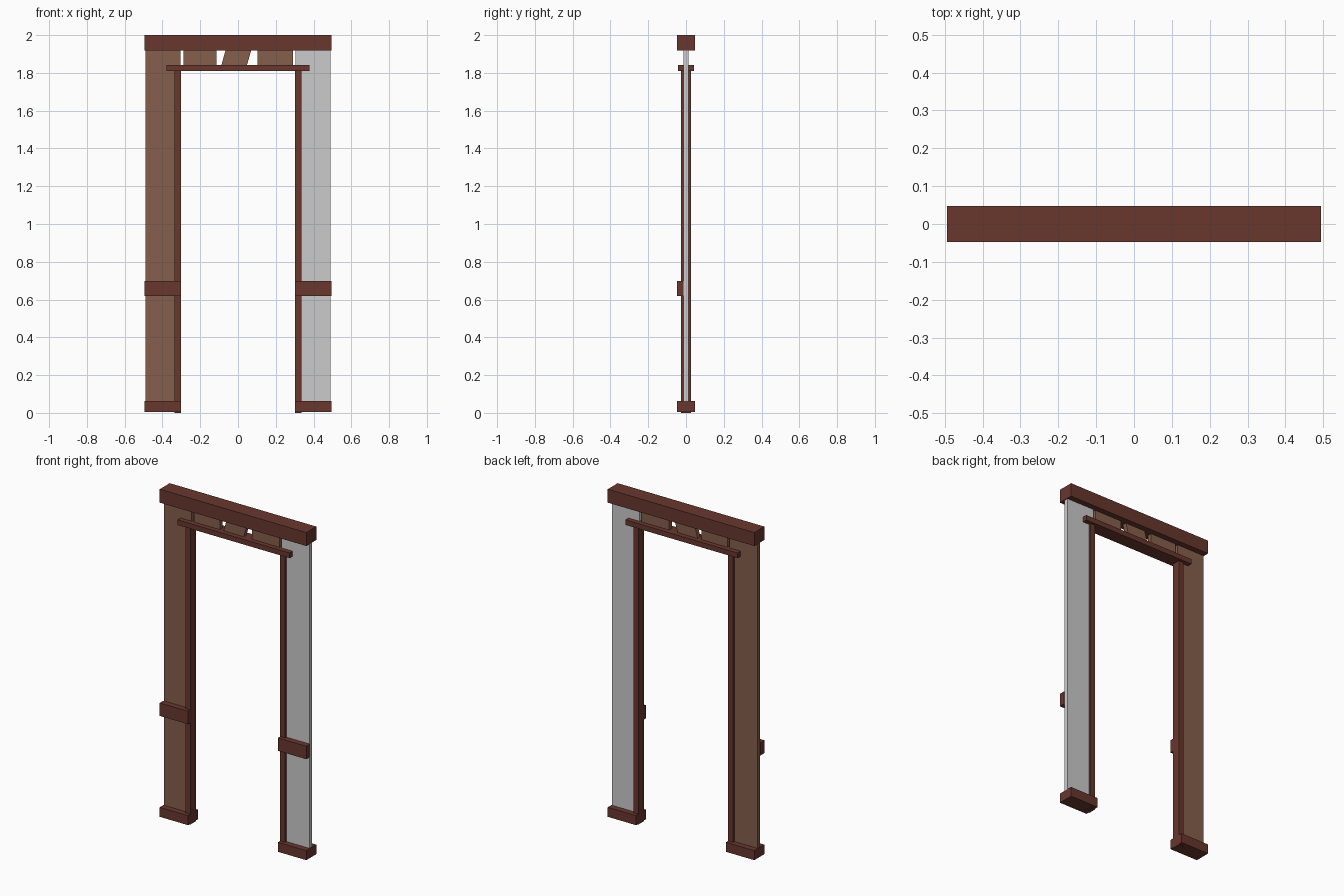
import bpy, bmesh

if "Cube" in bpy.data.objects:
    bpy.data.objects.remove(bpy.data.objects["Cube"])


def material(name, rgb):
    m = bpy.data.materials.new(name)
    m.diffuse_color = (*rgb, 1)
    m.use_nodes = True
    m.node_tree.nodes["Principled BSDF"].inputs["Base Color"].default_value = m.diffuse_color
    return m


DARK = material("dark_wood", (0.14, 0.038, 0.027))
LIGHT = material("light_wood", (0.24, 0.113, 0.073))


def slab(name, profile, y0, y1, mat=None):
    """Extrude an x/z outline from y0 to y1."""
    bm = bmesh.new()
    face = bm.faces.new([bm.verts.new((x, y0, z)) for x, z in profile])
    ext = bmesh.ops.extrude_face_region(bm, geom=[face])
    new = [v for v in ext["geom"] if isinstance(v, bmesh.types.BMVert)]
    bmesh.ops.translate(bm, verts=new, vec=(0, y1 - y0, 0))
    bmesh.ops.recalc_face_normals(bm, faces=bm.faces)
    me = bpy.data.meshes.new(name)
    bm.to_mesh(me)
    bm.free()
    if mat:
        me.materials.append(mat)
    ob = bpy.data.objects.new(name, me)
    bpy.context.collection.objects.link(ob)
    return ob


def box(name, xs, ys, zs, mat=None):
    x0, x1 = sorted(xs)
    z0, z1 = zs
    return slab(name, [(x0, z0), (x1, z0), (x1, z1), (x0, z1)], *ys, mat)


W, D, P = 0.494, 0.048, 0.013   # half width, half depth, half panel thickness

# Top beam and lower lintel
box("top_beam", (-W, W), (-D, D), (1.918, 2.0), DARK)
box("lintel", (-0.378, 0.378), (-0.042, 0.042), (1.811, 1.842), DARK)

# Side assemblies: the right panel is left uncoloured
for side, s, panel_mat in (("left", -1, LIGHT), ("right", 1, None)):
    box(side + "_panel", (s * 0.304, s * 0.490), (-P, P), (0.01, 1.92), panel_mat)
    box(side + "_jamb", (s * 0.302, s * 0.336), (-0.026, 0.026), (0, 1.815), DARK)
    box(side + "_base", (s * 0.303, s * W), (-D, D), (0.004, 0.062), DARK)
    box(side + "_rail", (s * 0.303, s * W), (-D, -P), (0.619, 0.698), DARK)

# Transom boards between the lintel and beam, the middle one slanted
Z0, Z1 = 1.84, 1.92
box("left_transom_board", (-0.288, -0.113), (-P, P), (Z0, Z1), LIGHT)
box("right_transom_board", (0.104, 0.290), (-P, P), (Z0, Z1), LIGHT)
slab("middle_transom_board",
     [(-0.088, Z0), (0.047, Z0), (0.070, Z1), (-0.066, Z1)], -P, P, LIGHT)
